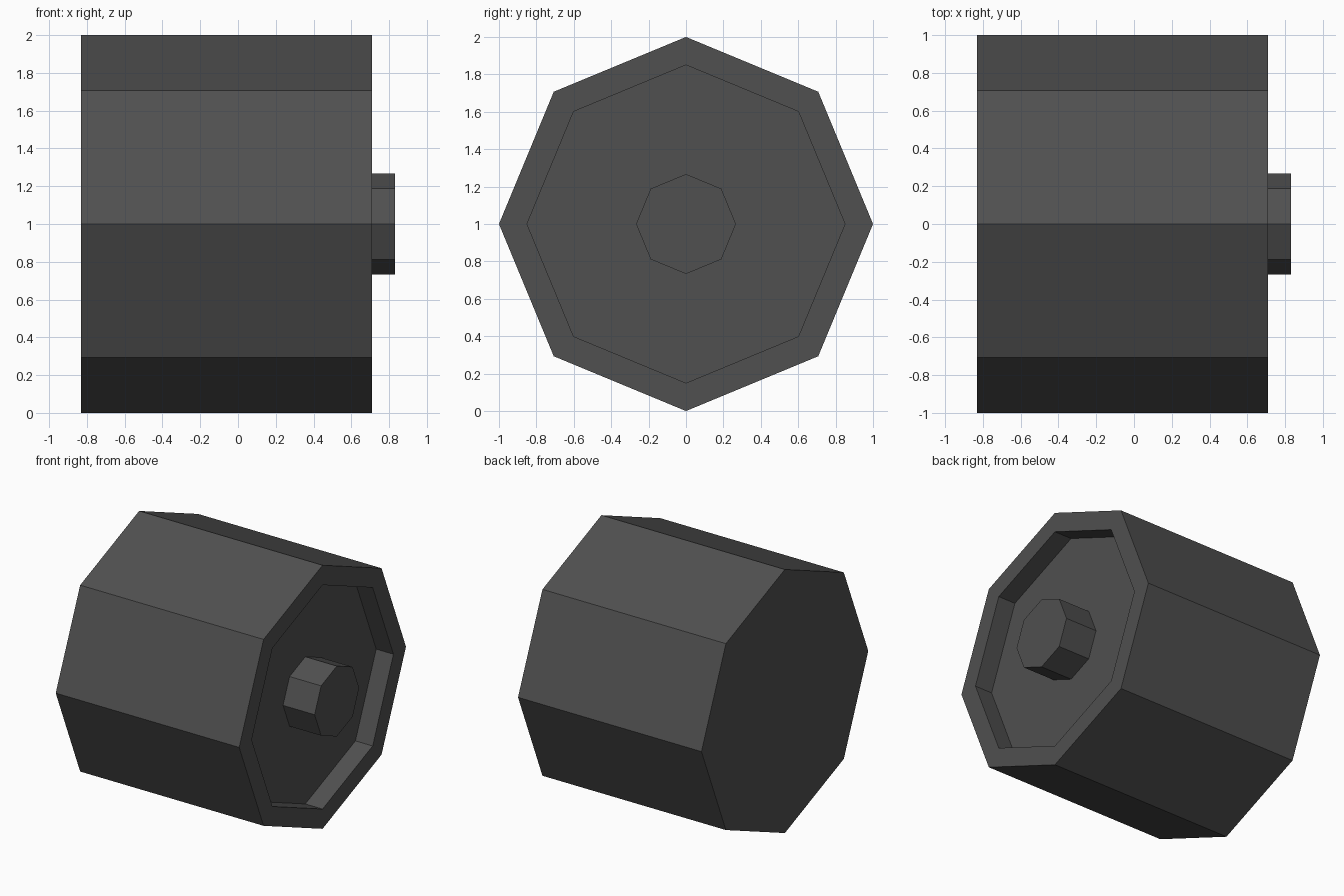
import bpy, bmesh, math

if "Cube" in bpy.data.objects:
    bpy.data.objects.remove(bpy.data.objects["Cube"])

SIDES = 8
rubber = bpy.data.materials.new("dark grey")
rubber.diffuse_color = (0.08, 0.08, 0.08, 1)
rubber.use_nodes = True
rubber.node_tree.nodes["Principled BSDF"].inputs["Base Color"].default_value = rubber.diffuse_color


def lathe_x(name, profile):
    """Revolve (x, radius) points about the x axis into a flat-sided solid, capped at both ends."""
    bm = bmesh.new()
    rings = []
    for x, r in profile:
        rings.append([bm.verts.new((x, r * math.cos(i * math.tau / SIDES),
                                    1 + r * math.sin(i * math.tau / SIDES)))
                      for i in range(SIDES)])
    for a, b in zip(rings, rings[1:]):
        for i in range(SIDES):
            j = (i + 1) % SIDES
            bm.faces.new((a[i], a[j], b[j], b[i]))
    bm.faces.new(rings[0])
    bm.faces.new(rings[-1])
    bmesh.ops.recalc_face_normals(bm, faces=bm.faces)
    mesh = bpy.data.meshes.new(name)
    bm.to_mesh(mesh)
    bm.free()
    mesh.materials.append(rubber)
    obj = bpy.data.objects.new(name, mesh)
    bpy.context.collection.objects.link(obj)
    return obj


# Roller body with a recessed end
lathe_x("roller_body", [(-0.83, 1.0), (0.71, 1.0), (0.71, 0.85), (0.565, 0.85)])
# Axle hub standing out of the recess
lathe_x("axle_hub", [(0.56, 0.267), (0.83, 0.267)])
